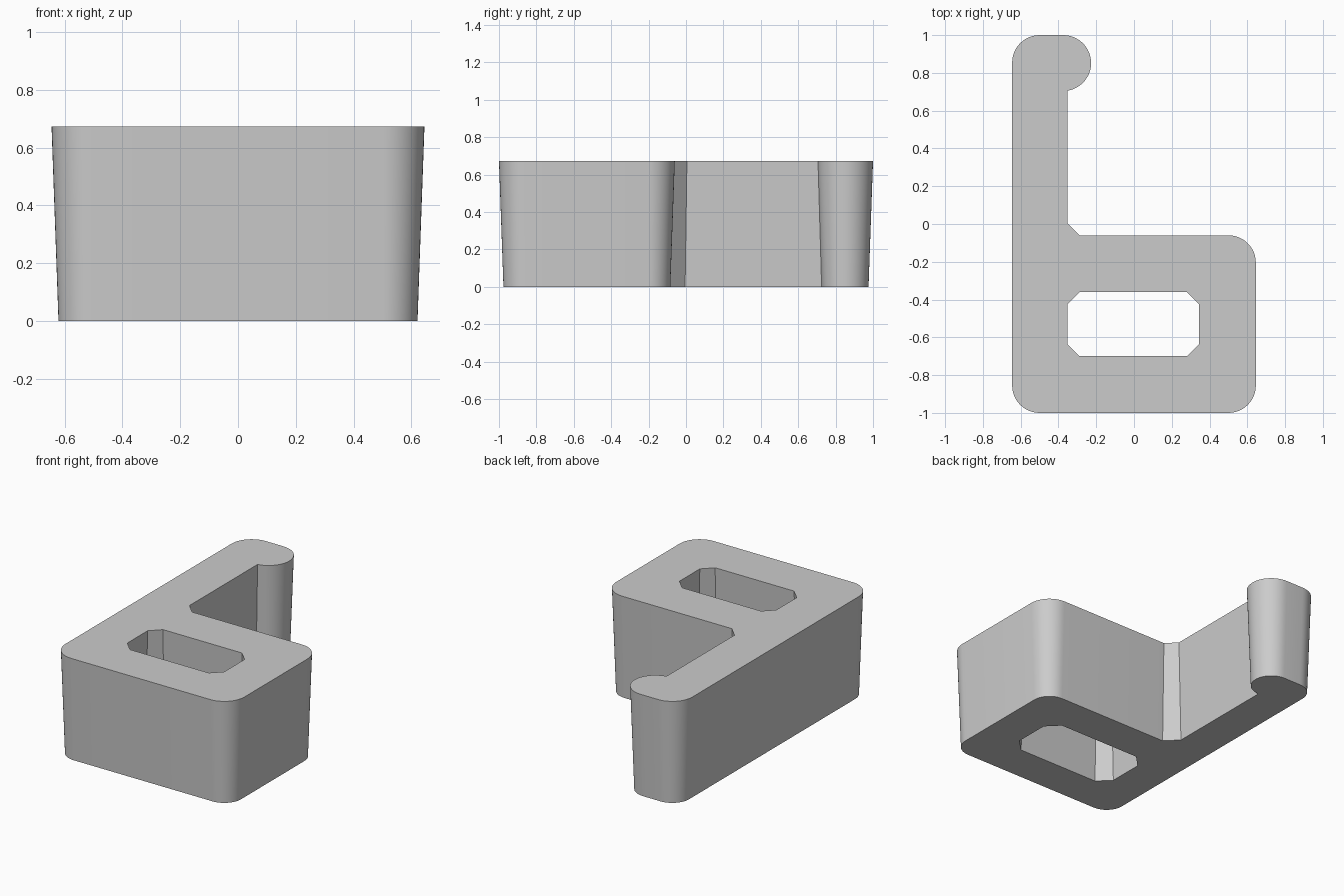
import bpy
import bmesh
from math import cos, sin, radians
from mathutils import Vector

HEIGHT = 0.672
DRAFT = 0.024   # how far every wall leans inward at the base

cube = bpy.data.objects.get("Cube")
if cube:
    bpy.data.objects.remove(cube, do_unlink=True)


def arc(cx, cy, r, start, end, steps=12):
    angles = [radians(start + (end - start) * i / steps) for i in range(steps + 1)]
    return [Vector((cx + r * cos(a), cy + r * sin(a))) for a in angles]


def inset(loop, distance):
    """Move each edge of a loop to its left by distance, with mitred corners."""
    result = []
    for i, p in enumerate(loop):
        before = (p - loop[i - 1]).normalized()
        after = (loop[(i + 1) % len(loop)] - p).normalized()
        n1 = Vector((-before.y, before.x))
        n2 = Vector((-after.y, after.x))
        result.append(p + (n1 + n2) * distance / (1 + n1.dot(n2)))
    return result


# Outer outline, counter-clockwise: block, inner fillet, hooked arm
R = 0.145
outline = (
    arc(-0.5, -0.855, R, 180, 270)
    + arc(0.5, -0.855, R, 270, 360)
    + arc(0.5, -0.205, R, 0, 90)
    + [Vector((-0.288, -0.06)), Vector((-0.353, 0.005))]
    + arc(-0.375, 0.852, 0.148, -81.5, 90, 24)
    + arc(-0.5, 0.855, R, 90, 180)
)

# Chamfered slot, clockwise so that the solid lies on its left
x0, x1, y0, y1, c = -0.353, 0.345, -0.7, -0.36, 0.065
slot = [Vector(p) for p in (
    (x0, y0 + c), (x0, y1 - c), (x0 + c, y1), (x1 - c, y1),
    (x1, y1 - c), (x1, y0 + c), (x1 - c, y0), (x0 + c, y0))]

# Drafted walls between the base and top loops
bm = bmesh.new()
caps = {0: [], 1: []}
for loop in (outline, slot):
    low = [bm.verts.new((p.x, p.y, 0)) for p in inset(loop, DRAFT)]
    high = [bm.verts.new((p.x, p.y, HEIGHT)) for p in loop]
    for i in range(len(loop)):
        j = (i + 1) % len(loop)
        bm.faces.new((low[i], low[j], high[j], high[i]))
        caps[0].append(bm.edges.get((low[i], low[j])))
        caps[1].append(bm.edges.get((high[i], high[j])))

# Flat top and base around the slot
for side, direction in ((0, -1), (1, 1)):
    bmesh.ops.triangle_fill(bm, edges=caps[side], use_beauty=True,
                            normal=(0, 0, direction))
bmesh.ops.recalc_face_normals(bm, faces=bm.faces[:])

mesh = bpy.data.meshes.new("hooked_block")
bm.to_mesh(mesh)
bm.free()
block = bpy.data.objects.new("hooked_block", mesh)
bpy.context.collection.objects.link(block)

# Plain grey
grey = bpy.data.materials.new("plain_grey")
grey.use_nodes = True
colour = (0.6, 0.6, 0.6, 1)
grey.diffuse_color = colour
grey.node_tree.nodes["Principled BSDF"].inputs["Base Color"].default_value = colour
mesh.materials.append(grey)

# Smooth the rounded corners, keep chamfers and rims sharp
bpy.ops.object.select_all(action="DESELECT")
block.select_set(True)
bpy.context.view_layer.objects.active = block
bpy.ops.object.shade_smooth_by_angle(angle=radians(25))
